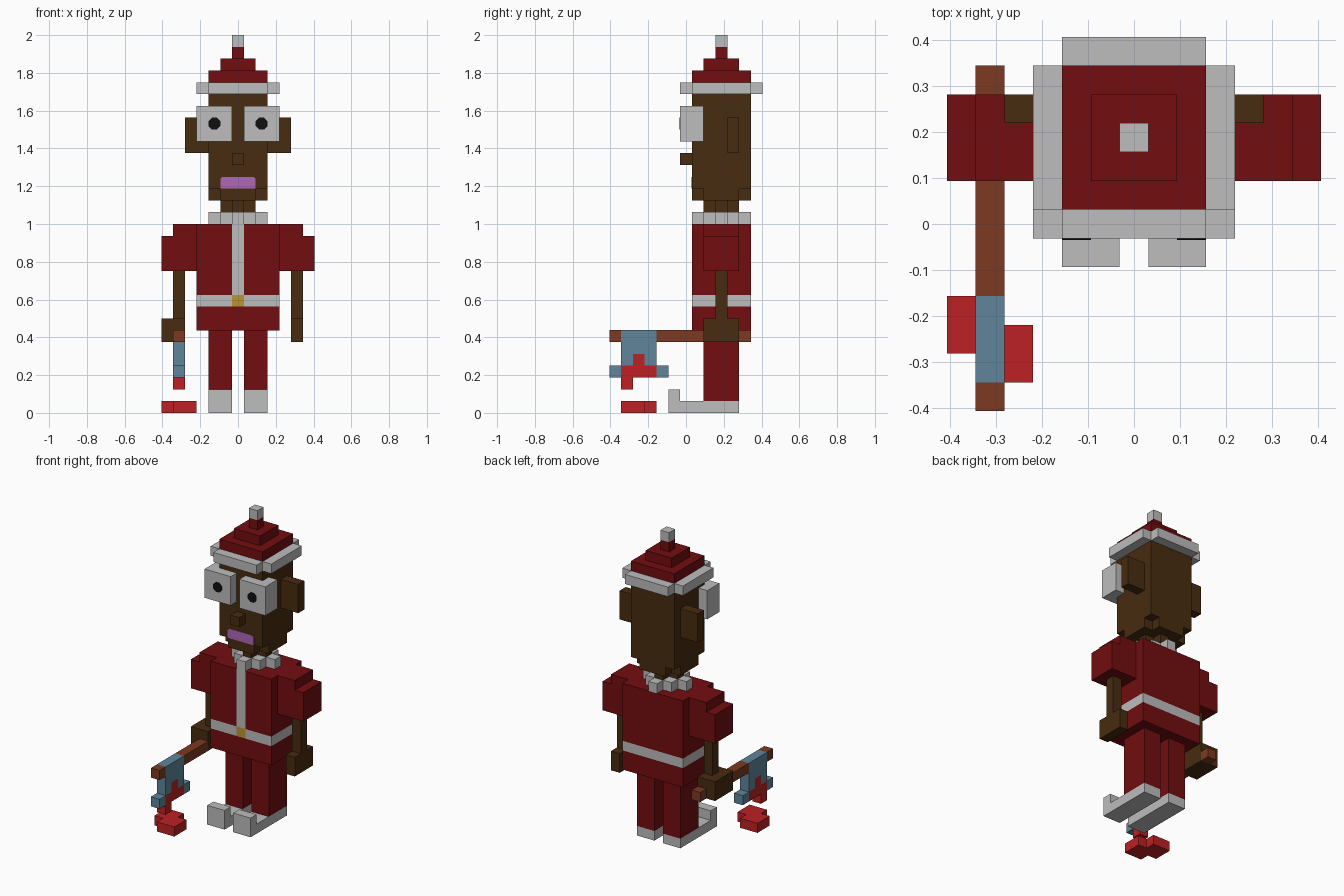
import bpy, bmesh
from mathutils import Vector

if "Cube" in bpy.data.objects:
    bpy.data.objects.remove(bpy.data.objects["Cube"])

U = 1 / 16                      # edge of one block
ORIGIN = Vector((6.5, 6.5, 0))  # block coordinates of the ground centre


def material(name, r, g, b):
    m = bpy.data.materials.new(name)
    m.use_nodes = True
    m.diffuse_color = (r, g, b, 1)
    bsdf = m.node_tree.nodes["Principled BSDF"]
    bsdf.inputs["Base Color"].default_value = (r, g, b, 1)
    bsdf.inputs["Roughness"].default_value = 0.8
    return m


RED = material("dark red cloth", 0.17, 0.004, 0.005)
SKIN = material("brown skin", 0.065, 0.025, 0.005)
WHITE = material("off white", 0.51, 0.51, 0.51)
GOLD = material("gold", 0.5, 0.3, 0.03)
LIP = material("purple lips", 0.43, 0.14, 0.48)
STEEL = material("blue steel", 0.115, 0.235, 0.33)
BLOOD = material("bright red", 0.51, 0.015, 0.017)
WOOD = material("red brown wood", 0.2, 0.042, 0.016)
BLACK = material("black", 0.005, 0.005, 0.005)


def finish(name, bm, mats):
    mesh = bpy.data.meshes.new(name)
    bm.to_mesh(mesh)
    bm.free()
    for m in mats:
        mesh.materials.append(m)
    obj = bpy.data.objects.new(name, mesh)
    bpy.context.collection.objects.link(obj)
    return obj


def blocks(name, mats, *boxes, flip=False, paint=None):
    """Union of block boxes (x0, x1, y0, y1, z0, z1), outer faces only."""
    cells = set()
    for x0, x1, y0, y1, z0, z1 in boxes:
        if flip:
            x0, x1 = 13 - x1, 13 - x0
        cells |= {(x, y, z) for x in range(x0, x1)
                  for y in range(y0, y1) for z in range(z0, z1)}
    bm = bmesh.new()
    for cell in sorted(cells):
        for axis in range(3):
            for side in (-1, 1):
                n = Vector((0, 0, 0))
                n[axis] = side
                if tuple(int(c + d) for c, d in zip(cell, n)) in cells:
                    continue
                a, b = Vector((0, 0, 0)), Vector((0, 0, 0))
                a[(axis + 1) % 3] = 0.5
                b[(axis + 2) % 3] = 0.5 * side
                mid = Vector(cell) + Vector((0.5, 0.5, 0.5)) + n / 2 - ORIGIN
                f = bm.faces.new([bm.verts.new((mid + p) * U)
                                  for p in (-a - b, a - b, a + b, b - a)])
                f.material_index = paint(cell, n) if paint else 0
    bmesh.ops.remove_doubles(bm, verts=bm.verts, dist=U / 100)
    bmesh.ops.dissolve_limit(bm, angle_limit=0.01, verts=bm.verts,
                             edges=bm.edges, delimit={'MATERIAL'})
    return finish(name, bm, mats)


def pair(name, mats, *boxes):
    blocks("right_" + name, mats, *boxes)
    blocks("left_" + name, mats, *boxes, flip=True)


def plate(name, mat, outline, y):
    """Thin painted detail on a front face; outline in block (x, z)."""
    bm = bmesh.new()
    face = bm.faces.new([bm.verts.new((Vector((x, y, z)) - ORIGIN) * U)
                         for x, z in outline])
    grown = bmesh.ops.extrude_face_region(bm, geom=[face])["geom"]
    bmesh.ops.translate(bm, vec=(0, -0.003, 0),
                        verts=[v for v in grown if isinstance(v, bmesh.types.BMVert)])
    bmesh.ops.recalc_face_normals(bm, faces=bm.faces)
    finish(name, bm, [mat])


# Shoes and trousers
pair("shoe", [WHITE], (4, 6, 5, 11, 0, 1), (4, 6, 5, 6, 1, 2))
pair("trouser_leg", [RED], (4, 6, 8, 11, 1, 7))


# Coat with white belt, front trim and gold buckle
def coat_paint(cell, n):
    x, y, z = cell
    trim = x == 6 and n.y < 0
    if z == 9 and abs(n.z) < 0.5:
        return 2 if trim else 1
    return 1 if trim and z > 9 else 0


blocks("coat", [RED, WHITE, GOLD], (3, 10, 7, 12, 7, 16), paint=coat_paint)
pair("sleeve", [RED], (0, 3, 8, 11, 12, 15), (1, 3, 8, 11, 15, 16))

# Fluffy collar: alternating blocks around the neck
blocks("collar", [WHITE],
       *[(x, x + 1, y, y + 1, 16, 17) for x in range(4, 9) for y in range(7, 12)
         if abs(x - 6) + abs(y - 9) == 2])

# Arms and hands
pair("arm", [SKIN], (1, 2, 9, 10, 8, 12))
blocks("right_hand", [SKIN], (0, 2, 8, 11, 6, 8))
blocks("left_hand", [SKIN], (11, 12, 8, 11, 6, 8))

# Head, jaw and neck
blocks("head", [SKIN], (4, 9, 7, 12, 19, 27),
       (4, 9, 8, 11, 18, 19), (5, 8, 7, 12, 18, 19),
       (5, 8, 9, 10, 16, 18), (6, 7, 8, 11, 16, 18))
pair("ear", [SKIN], (2, 4, 10, 11, 22, 25))
blocks("nose", [SKIN], (6, 7, 6, 7, 21, 22))
plate("lips", LIP, [(5, 19), (8, 19), (8, 19.8), (7.8, 20), (5.2, 20), (5, 19.8)], 7)

# Eyes and pupils
pair("eye", [WHITE], (3, 6, 6, 8, 23, 26))
octagon = [(-0.5, -0.2), (-0.2, -0.5), (0.2, -0.5), (0.5, -0.2),
           (0.5, 0.2), (0.2, 0.5), (-0.2, 0.5), (-0.5, 0.2)]
for side, cx in (("right", 4.5), ("left", 8.5)):
    plate(side + "_pupil", BLACK, [(cx + x, 24.5 + z) for x, z in octagon], 6)

# Stepped hat
blocks("hat_brim", [WHITE], (3, 10, 7, 12, 27, 28), (4, 9, 6, 13, 27, 28))
blocks("hat", [RED], (4, 9, 7, 12, 28, 29), (5, 8, 8, 11, 29, 30), (6, 7, 9, 10, 30, 31))
blocks("hat_bobble", [WHITE], (6, 7, 9, 10, 31, 32))

# Axe held in the right hand
blocks("axe_handle", [WOOD], (1, 2, 0, 1, 6, 7), (1, 2, 4, 8, 6, 7), (1, 2, 11, 12, 6, 7))


def blade_paint(cell, n):
    x, y, z = cell
    return int((z == 3 and 1 <= y <= 3) or (z == 4 and y == 2) or z == 2)


blocks("axe_blade", [STEEL, BLOOD], (1, 2, 1, 4, 4, 7), (1, 2, 0, 5, 3, 4),
       (1, 2, 1, 2, 2, 3), paint=blade_paint)

# Puddle below the blade
blocks("puddle", [BLOOD], (1, 2, 1, 4, 0, 1), (0, 1, 2, 4, 0, 1), (2, 3, 1, 3, 0, 1))
